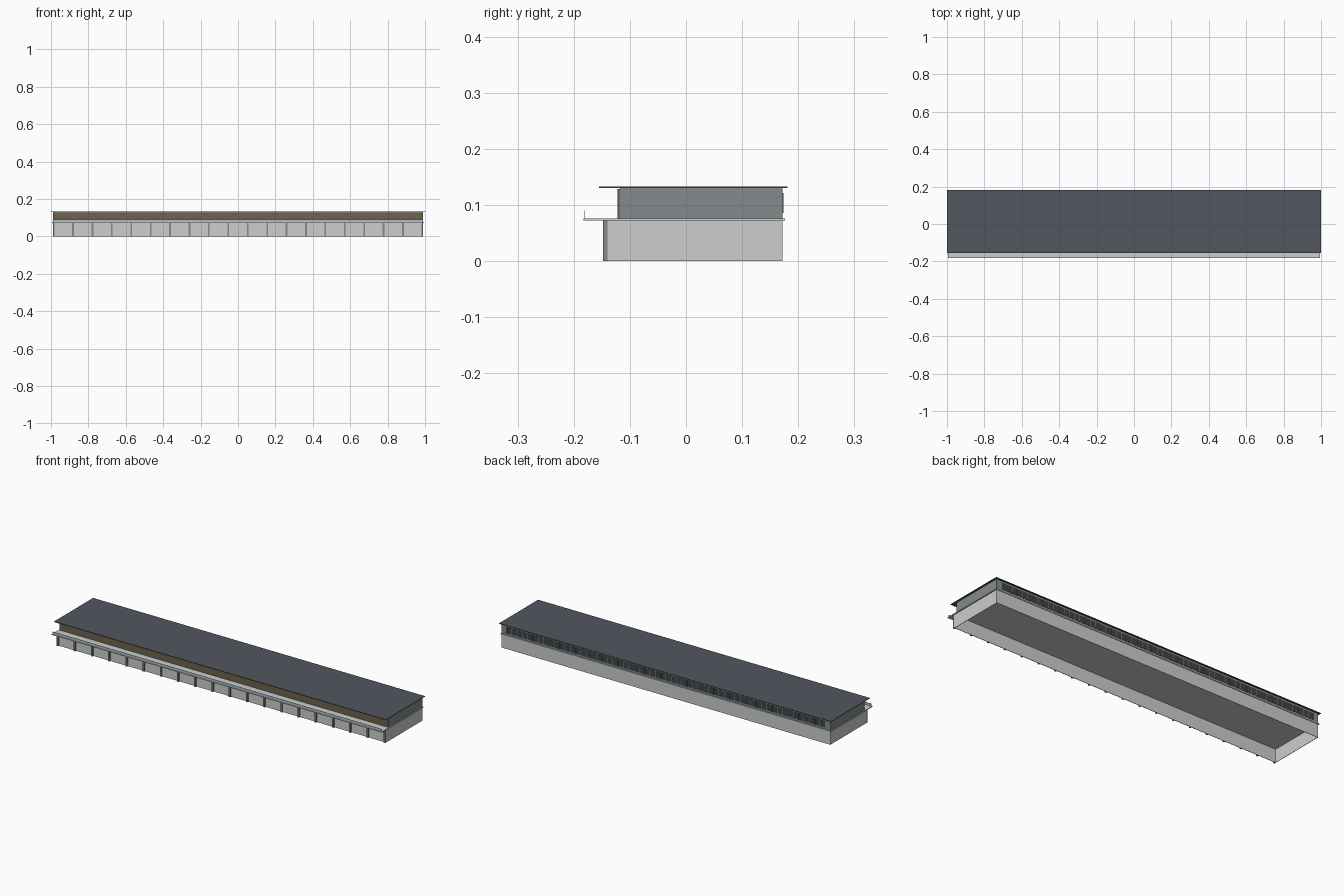
import bpy
import bmesh

cube = bpy.data.objects.get("Cube")
if cube:
    bpy.data.objects.remove(cube, do_unlink=True)


def material(name, rgb):
    """Flat material from display values 0-255, stored as linear."""
    lin = [((c / 255 + 0.055) / 1.055) ** 2.4 for c in rgb]
    m = bpy.data.materials.new(name)
    m.use_nodes = True
    m.diffuse_color = (*lin, 1)
    m.node_tree.nodes["Principled BSDF"].inputs["Base Color"].default_value = (*lin, 1)
    return m


CONCRETE = material("light concrete", (204, 206, 204))
PANEL = material("blue grey cladding", (131, 138, 140))
ROOF = material("slate roof", (82, 86, 95))
WOOD = material("brown timber", (112, 98, 78))
WINDOW = material("dark window", (62, 67, 72))
GLASS = material("pale glass", (176, 192, 198))


def boxes(name, mat, specs, open_bottom=False):
    """One object made of boxes, each given as (x range, y range, z range)."""
    bm = bmesh.new()
    for spec in specs:
        verts = bmesh.ops.create_cube(bm, size=1)["verts"]
        for v in verts:
            v.co = [lo + (c + 0.5) * (hi - lo) for c, (lo, hi) in zip(v.co, spec)]
    if open_bottom:
        bm.normal_update()
        caps = [f for f in bm.faces if abs(f.normal.z) > 0.9]
        bmesh.ops.delete(bm, geom=caps, context='FACES')
    mesh = bpy.data.meshes.new(name)
    bm.to_mesh(mesh)
    bm.free()
    mesh.materials.append(mat)
    ob = bpy.data.objects.new(name, mesh)
    bpy.context.collection.objects.link(ob)
    return ob


HALF = 0.99
BACK = 0.172
SLAB_Z, DECK_Z, EAVES_Z = 0.072, 0.076, 0.13

# Ground floor: open shell of thin walls
walls = boxes("ground_floor_walls", CONCRETE,
              [((-HALF, HALF), (-0.14, BACK), (0, SLAB_Z))], open_bottom=True)
shell = walls.modifiers.new("thickness", 'SOLIDIFY')
shell.thickness = 0.003
shell.offset = -1

# Row of front pilasters, evenly spaced
BAYS = 19
W = 0.009
step = (2 * HALF - W) / BAYS
boxes("front_pilasters", PANEL,
      [((-HALF + i * step, -HALF + i * step + W), (-0.148, -0.14), (0, SLAB_Z))
       for i in range(BAYS + 1)])

# Terrace slab and its glass balustrade
boxes("terrace_slab", CONCRETE, [((-0.995, 0.995), (-0.183, 0.176), (SLAB_Z, DECK_Z))])
boxes("terrace_balustrade", GLASS, [((-HALF, HALF), (-0.181, -0.18), (DECK_Z, 0.09))])

# Upper floor with timber front
boxes("upper_floor", PANEL, [((-HALF, HALF), (-0.118, BACK), (DECK_Z, EAVES_Z))])
boxes("timber_front", WOOD, [((-HALF, HALF), (-0.122, -0.118), (DECK_Z, 0.128))])

# Ribbon window along the back with slim mullions
boxes("back_ribbon_window", WINDOW,
      [((-0.96, 0.96), (BACK, BACK + 0.001), (0.086, 0.121))])
PANES = 60
boxes("back_mullions", PANEL,
      [((x - 0.001, x + 0.001), (BACK, BACK + 0.002), (0.086, 0.121))
       for x in (-0.96 + 1.92 * i / PANES for i in range(PANES + 1))])

# Flat overhanging roof
boxes("flat_roof", ROOF, [((-1, 1), (-0.155, 0.181), (EAVES_Z, 0.133))])
